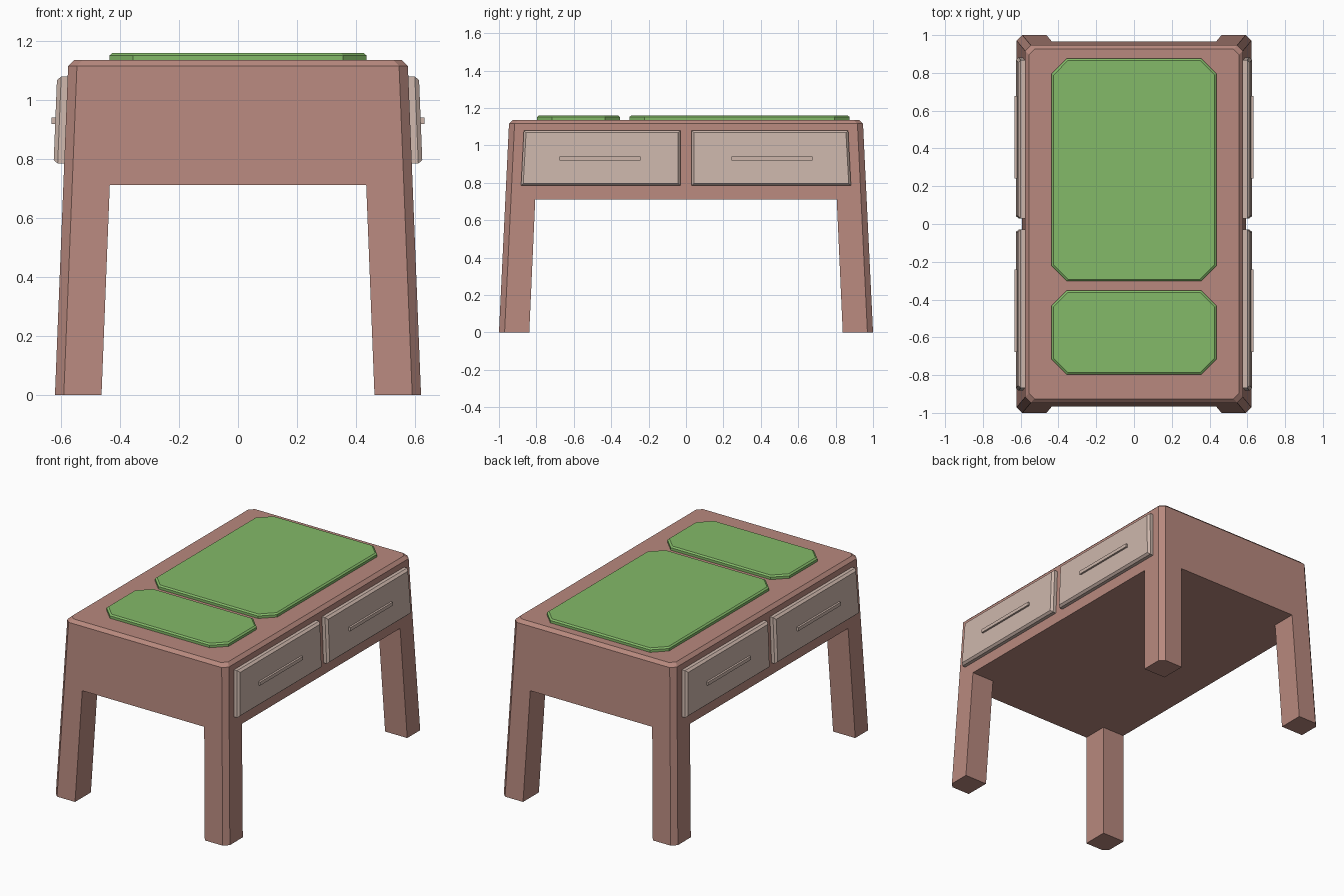
import bpy, bmesh

if "Cube" in bpy.data.objects:
    bpy.data.objects.remove(bpy.data.objects["Cube"])

CORNERS = [(1, 1), (-1, 1), (-1, -1), (1, -1)]


def material(name, color):
    m = bpy.data.materials.new(name)
    m.diffuse_color = (*color, 1)
    m.use_nodes = True
    m.node_tree.nodes["Principled BSDF"].inputs["Base Color"].default_value = m.diffuse_color
    return m


WOOD = material("wood", (0.48, 0.25, 0.21))
PALE = material("pale_wood", (0.61, 0.47, 0.41))
GREEN = material("green_felt", (0.23, 0.49, 0.14))


def finish(bm, name, mat):
    bmesh.ops.recalc_face_normals(bm, faces=bm.faces)
    me = bpy.data.meshes.new(name)
    bm.to_mesh(me)
    bm.free()
    me.materials.append(mat)
    ob = bpy.data.objects.new(name, me)
    bpy.context.collection.objects.link(ob)


def bridge(bm, a, b):
    n = len(a)
    for i in range(n):
        j = (i + 1) % n
        bm.faces.new((a[i], a[j], b[j], b[i]))


def loft(name, loops, mat):
    """Closed solid through a stack of matching loops."""
    bm = bmesh.new()
    rings = [[bm.verts.new(p) for p in loop] for loop in loops]
    for a, b in zip(rings, rings[1:]):
        bridge(bm, a, b)
    bm.faces.new(rings[0])
    bm.faces.new(rings[-1])
    finish(bm, name, mat)


def octagon(x, y, c, z, cy=0):
    """Rectangle with cut corners; x and y are half sizes."""
    pts = []
    for sx, sy in CORNERS:
        pair = [(sx * x, cy + sy * (y - c), z), (sx * (x - c), cy + sy * y, z)]
        pts += pair if sx * sy > 0 else pair[::-1]
    return pts


# Table body: splayed legs and apron in one mesh
def outer_x(z):
    return 0.621 - 0.04 * z


def outer_y(z):
    return 1.0 - 0.048 * z


bm = bmesh.new()
CUT = 0.03


def body_ring(z, ix, iy):
    x, y = outer_x(z), outer_y(z)
    ring = []
    for sx, sy in CORNERS:
        pts = [(x, iy), (x, y - CUT), (x - CUT, y), (ix, y)]
        if sx * sy < 0:
            pts.reverse()
        ring += [bm.verts.new((sx * px, sy * py, z)) for px, py in pts]
    return ring


foot = body_ring(0, 0.463, 0.838)
waist = body_ring(0.712, 0.435, 0.806)
rim = body_ring(1.116, 0.435, 0.806)
bridge(bm, waist, rim)
underside = []
for k, (sx, sy) in enumerate(CORNERS):
    lo, hi = foot[4 * k:4 * k + 4], waist[4 * k:4 * k + 4]
    lo.append(bm.verts.new((sx * 0.463, sy * 0.838, 0)))
    hi.append(bm.verts.new((sx * 0.435, sy * 0.806, 0.712)))
    bridge(bm, lo, hi)
    bm.faces.new(lo)
    underside += [hi[0], hi[4], hi[3]]
bm.faces.new(underside)
# Bevelled table top
inner = [bm.verts.new((v.co.x * 0.556 / outer_x(1.116),
                       v.co.y * 0.926 / outer_y(1.116), 1.136)) for v in rim]
bridge(bm, rim, inner)
bm.faces.new(inner)
bmesh.ops.dissolve_limit(bm, angle_limit=0.01, verts=bm.verts, edges=bm.edges)
finish(bm, "table_body", WOOD)

# Green mats
for name, y0, y1 in (("large_mat", -0.303, 0.875), ("small_mat", -0.797, -0.353)):
    cy, hy = (y0 + y1) / 2, (y1 - y0) / 2
    loft(name, [octagon(0.436, hy, 0.08, 1.13, cy),
                octagon(0.436, hy, 0.08, 1.152, cy),
                octagon(0.426, hy - 0.01, 0.076, 1.16, cy)], GREEN)


# Drawers and handles, two per side
def drawer_loop(sx, sy, depth, inset):
    z0, z1 = 0.785 + inset, 1.08 - inset
    yin = 0.03 + inset
    outline = [(yin, z0), (0.882 - inset, z0), (0.867 - inset, z1), (yin, z1)]
    return [(sx * (outer_x(z) + depth), sy * y, z) for y, z in outline]


for sx, side in ((1, "right"), (-1, "left")):
    for sy, end in ((1, "back"), (-1, "front")):
        loft(f"{side}_{end}_drawer",
             [drawer_loop(sx, sy, -0.01, 0), drawer_loop(sx, sy, 0.022, 0),
              drawer_loop(sx, sy, 0.036, 0.012)], PALE)
        bar = [(0.242, 0.92), (0.677, 0.92), (0.677, 0.942), (0.242, 0.942)]
        loft(f"{side}_{end}_handle",
             [[(sx * x, sy * y, z) for y, z in bar] for x in (0.61, 0.632)], PALE)
